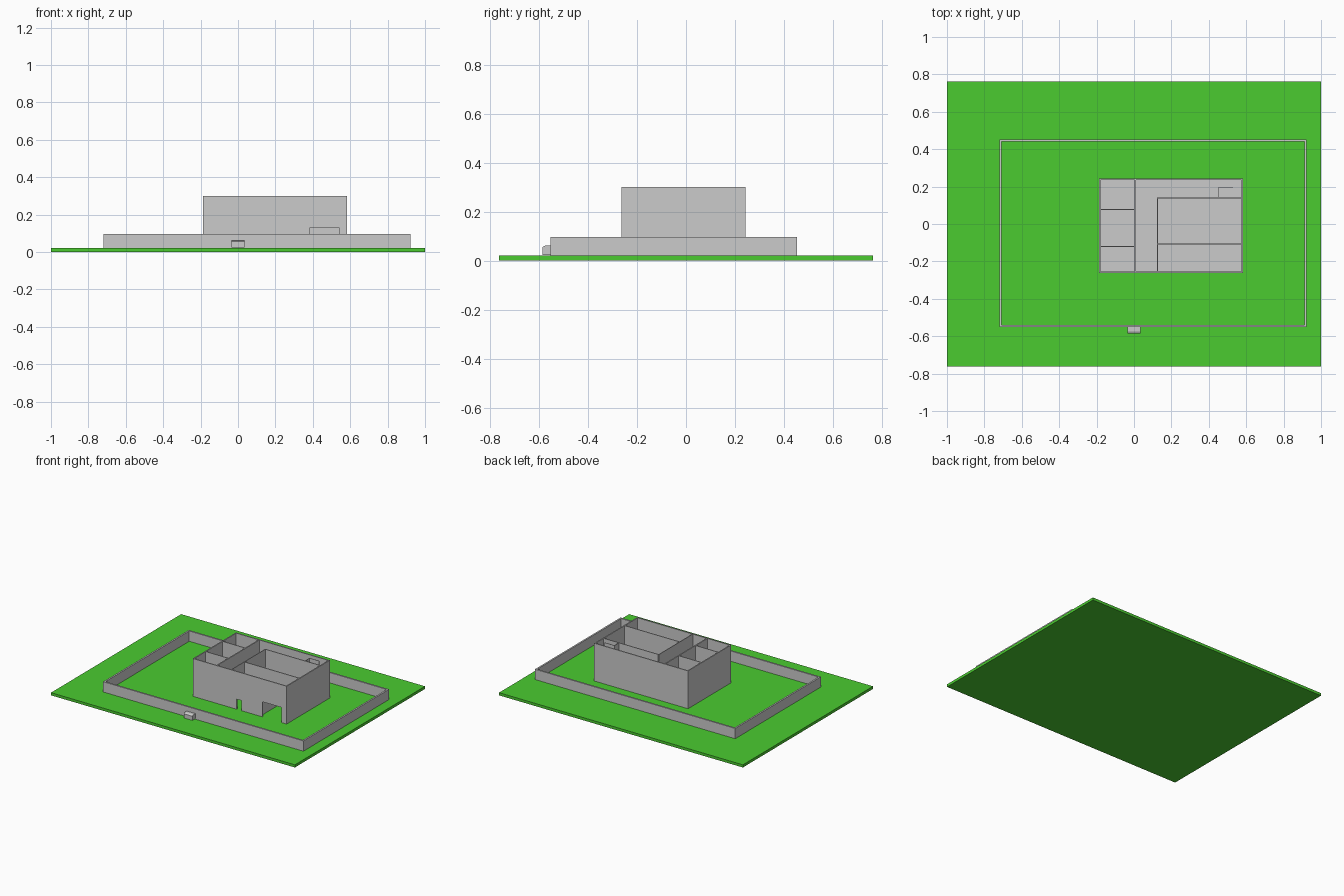
import bpy, bmesh

if "Cube" in bpy.data.objects:
    bpy.data.objects.remove(bpy.data.objects["Cube"])

def material(name, color):
    m = bpy.data.materials.new(name)
    m.diffuse_color = color
    m.use_nodes = True
    m.node_tree.nodes["Principled BSDF"].inputs["Base Color"].default_value = m.diffuse_color
    return m

def finish(name, bm, mat=None):
    bmesh.ops.recalc_face_normals(bm, faces=bm.faces)
    me = bpy.data.meshes.new(name)
    bm.to_mesh(me)
    bm.free()
    ob = bpy.data.objects.new(name, me)
    bpy.context.collection.objects.link(ob)
    if mat:
        me.materials.append(mat)
    return ob

def box(name, x0, x1, y0, y1, z0, z1, mat=None):
    bm = bmesh.new()
    bmesh.ops.create_cube(bm, size=1)
    for v in bm.verts:
        v.co = (x1 if v.co.x > 0 else x0, y1 if v.co.y > 0 else y0, z1 if v.co.z > 0 else z0)
    return finish(name, bm, mat)

def prism(name, outline, place, depth):
    """Extrude a 2D outline; place(a, b, d) maps it into space."""
    bm = bmesh.new()
    face = bm.faces.new([bm.verts.new(place(a, b, depth[0])) for a, b in outline])
    ext = bmesh.ops.extrude_face_region(bm, geom=[face])
    shift = [q - p for p, q in zip(place(0, 0, depth[0]), place(0, 0, depth[1]))]
    bmesh.ops.translate(bm, vec=shift, verts=[e for e in ext["geom"] if isinstance(e, bmesh.types.BMVert)])
    return finish(name, bm)

def ring(name, x0, x1, y0, y1, z0, z1, t):
    """Closed rectangular wall with thickness t."""
    bm = bmesh.new()
    loops = []
    for i, z in ((0, z0), (0, z1), (t, z1), (t, z0)):
        loops.append([bm.verts.new(p) for p in ((x0 + i, y0 + i, z), (x1 - i, y0 + i, z),
                                                (x1 - i, y1 - i, z), (x0 + i, y1 - i, z))])
    for k in range(4):
        a, b = loops[k], loops[(k + 1) % 4]
        for j in range(4):
            n = (j + 1) % 4
            bm.faces.new((a[j], a[n], b[n], b[j]))
    return finish(name, bm)

G, MID, TOP = 0.02, 0.16, 0.30
X0, X1, Y0, Y1, T = -0.187, 0.583, -0.263, 0.243, 0.008

# Lawn and perimeter wall
box("lawn", -1, 1, -0.762, 0.762, 0, G, material("grass", (0.07, 0.6, 0.03, 1)))
ring("perimeter_wall", -0.72, 0.923, -0.552, 0.452, G, 0.096, 0.012)

# Letter box on the front of the perimeter wall
prism("letter_box", [(-0.586, 0.024), (-0.586, 0.055), (-0.574, 0.062), (-0.552, 0.062), (-0.552, 0.024)],
      lambda a, b, d: (d, a, b), (-0.034, 0.036))

# House front with door and garage openings
prism("front_wall", [(X0, G), (0.173, G), (0.173, 0.095), (0.214, 0.095), (0.214, G),
                     (0.385, G), (0.385, 0.132), (0.54, 0.132), (0.54, G),
                     (X1, G), (X1, TOP), (X0, TOP)],
      lambda a, b, d: (a, d, b), (Y0, Y0 + T))
box("left_wall", X0, X0 + T, Y0 + T, Y1, G, TOP)
box("right_wall", X1 - T, X1, Y0 + T, Y1, G, TOP)
box("back_wall", X0 + T, X1 - T, Y1 - T, Y1, G, TOP)

# Upper floor slab
box("upper_floor", X0 + T, X1 - T, Y0 + T, Y1 - T, MID - 0.01, MID)

# Partitions: upper rooms, the spine wall and the garage side wall
IN0, IN1 = Y0 + T, Y1 - T
box("spine_wall", 0.003, 0.011, IN0, IN1, MID, TOP)
box("hall_wall", 0.123, 0.128, IN0, 0.142, MID, TOP)
for i, y in enumerate((-0.12, 0.078)):
    box(f"left_partition_{i}", X0 + T, 0.003, y - 0.003, y + 0.003, MID, TOP)
for i, y in enumerate((-0.106, 0.14)):
    box(f"right_partition_{i}", 0.128, X1 - T, y - 0.003, y + 0.003, MID, TOP)
box("closet_side", 0.45, 0.453, 0.143, 0.195, MID, TOP)
box("closet_back", 0.453, 0.53, 0.192, 0.195, MID, TOP)
box("garage_wall", 0.36, 0.366, IN0, 0.14, G, MID - 0.01)
